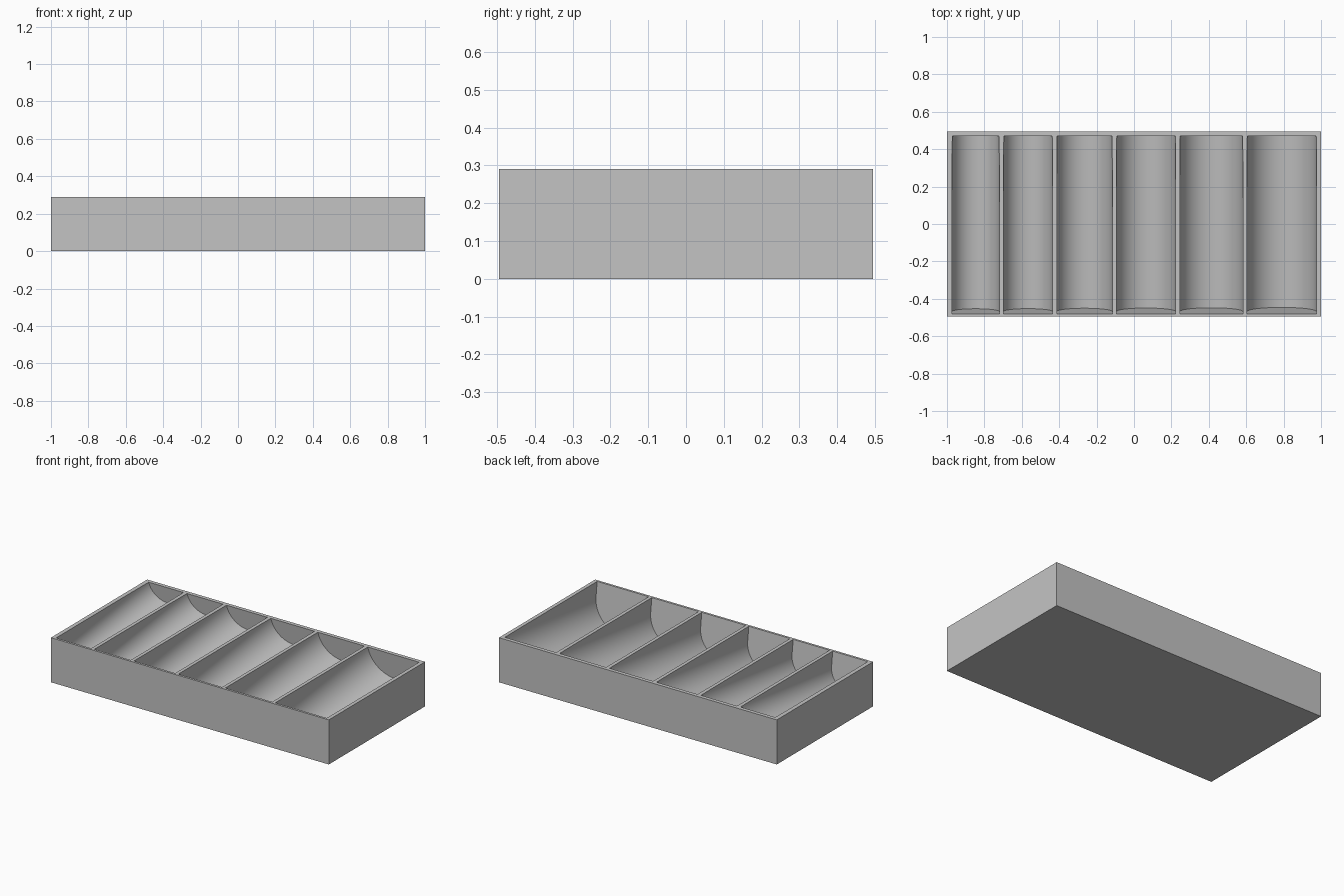
import bpy
import bmesh
import math
from mathutils import Matrix, Vector

default = bpy.data.objects.get("Cube")
if default:
    bpy.data.objects.remove(default, do_unlink=True)

LENGTH, DEPTH, HEIGHT = 2.0, 0.99, 0.29
MARGIN, GAP = 0.027, 0.0225
WIDTHS = [0.253, 0.262, 0.297, 0.316, 0.337, 0.371]
FRONT_RIM, BACK_RIM = -0.48, 0.47
AXIS_DROP = 0.095            # trough axis below the rim at the front end
TILT = math.radians(7)
SEGMENTS = 32

grey = bpy.data.materials.new("light grey")
grey.use_nodes = True
colour = (0.55, 0.55, 0.55, 1)
grey.diffuse_color = colour
grey.node_tree.nodes["Principled BSDF"].inputs["Base Color"].default_value = colour


def add_object(name, bm):
    bmesh.ops.recalc_face_normals(bm, faces=bm.faces)
    mesh = bpy.data.meshes.new(name)
    bm.to_mesh(mesh)
    bm.free()
    mesh.materials.append(grey)
    obj = bpy.data.objects.new(name, mesh)
    bpy.context.collection.objects.link(obj)
    return obj


def trough_cutter(x, radius):
    """Round-bottomed channel, extruded along y and tilted up to the back."""
    bm = bmesh.new()
    arc = [math.pi + math.pi * i / SEGMENTS for i in range(SEGMENTS + 1)]
    profile = [(radius * math.cos(a), radius * math.sin(a)) for a in arc]
    profile += [(radius, 0.2), (-radius, 0.2)]
    face = bm.faces.new([bm.verts.new((px, 0, pz)) for px, pz in profile])
    run = (BACK_RIM - FRONT_RIM) * math.cos(TILT)
    ext = bmesh.ops.extrude_face_region(bm, geom=[face], use_keep_orig=True)
    moved = [g for g in ext["geom"] if isinstance(g, bmesh.types.BMVert)]
    bmesh.ops.translate(bm, verts=moved, vec=(0, run, 0))
    start = Vector((x, FRONT_RIM + AXIS_DROP * math.tan(TILT), HEIGHT - AXIS_DROP))
    bm.transform(Matrix.Translation(start) @ Matrix.Rotation(TILT, 4, "X"))
    cutter = add_object("trough_cutter", bm)
    cutter.hide_render = True
    return cutter


# Solid tray block
bm = bmesh.new()
bmesh.ops.create_cube(bm, size=1)
bmesh.ops.scale(bm, verts=bm.verts, vec=(LENGTH, DEPTH, HEIGHT))
bmesh.ops.translate(bm, verts=bm.verts, vec=(0, 0, HEIGHT / 2))
tray = add_object("sorting_tray", bm)
bpy.context.view_layer.objects.active = tray
tray.select_set(True)

# Six troughs, growing wider towards the left end
left_edge = -LENGTH / 2 + MARGIN
for width in WIDTHS:
    cutter = trough_cutter(left_edge + width / 2, width / 2)
    cut = tray.modifiers.new("trough", "BOOLEAN")
    cut.operation = "DIFFERENCE"
    cut.solver = "EXACT"
    cut.object = cutter
    bpy.ops.object.modifier_apply(modifier=cut.name)
    bpy.data.objects.remove(cutter, do_unlink=True)
    left_edge += width + GAP

bpy.ops.object.shade_smooth_by_angle(angle=math.radians(30))
